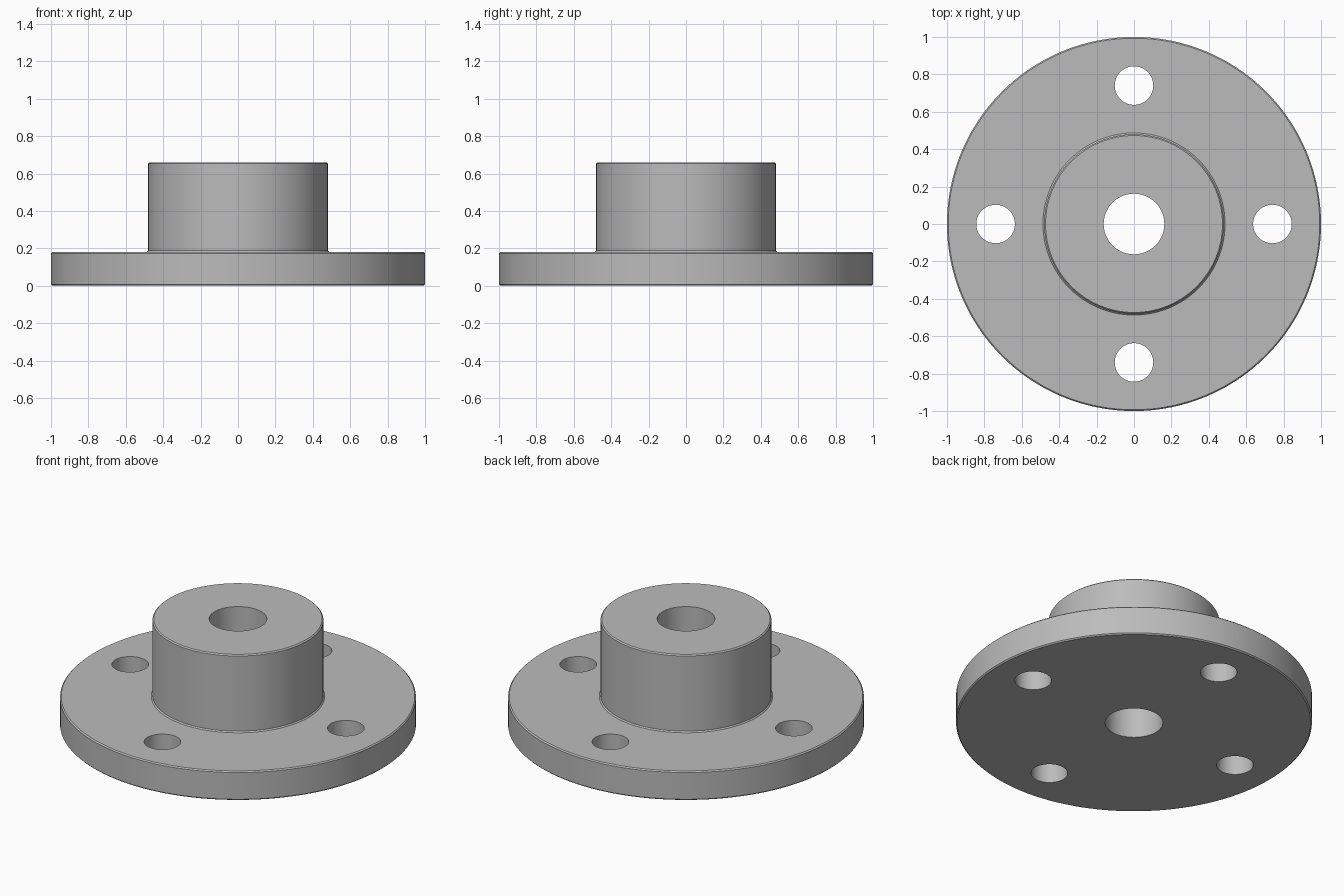
import bpy
import bmesh
from math import cos, sin, pi, radians
from mathutils import Vector

if "Cube" in bpy.data.objects:
    bpy.data.objects.remove(bpy.data.objects["Cube"], do_unlink=True)

# Main dimensions
FLANGE_R, FLANGE_H = 1.0, 0.18
HUB_R, HUB_H = 0.48, 0.66
BORE_R = 0.162
BOLT_R, BOLT_CIRCLE = 0.103, 0.74
EDGE = 0.007
SIDES = 128

# Plain grey metal
grey = bpy.data.materials.new("grey_metal")
grey.use_nodes = True
colour = (0.5, 0.5, 0.5, 1)
grey.diffuse_color = colour
grey.node_tree.nodes["Principled BSDF"].inputs["Base Color"].default_value = colour


def lathe(name, profile):
    """Revolve a closed (radius, height) profile around the z axis."""
    bm = bmesh.new()
    verts = [bm.verts.new((r, 0, z)) for r, z in profile]
    edges = [bm.edges.new((v, verts[i - 1])) for i, v in enumerate(verts)]
    bmesh.ops.spin(bm, geom=verts + edges, cent=(0, 0, 0), axis=(0, 0, 1),
                   angle=2 * pi, steps=SIDES, use_merge=True)
    bmesh.ops.remove_doubles(bm, verts=bm.verts, dist=0.0001)
    bmesh.ops.recalc_face_normals(bm, faces=bm.faces)
    mesh = bpy.data.meshes.new(name)
    bm.to_mesh(mesh)
    bm.free()
    mesh.materials.append(grey)
    obj = bpy.data.objects.new(name, mesh)
    bpy.context.collection.objects.link(obj)
    return obj


# Flange, hub and centre bore with softened outer edges
flange = lathe("flanged_hub", [
    (BORE_R, 0),
    (FLANGE_R - EDGE, 0), (FLANGE_R, EDGE),
    (FLANGE_R, FLANGE_H - EDGE), (FLANGE_R - EDGE, FLANGE_H),
    (HUB_R + EDGE, FLANGE_H), (HUB_R, FLANGE_H + EDGE),
    (HUB_R, HUB_H - EDGE), (HUB_R - EDGE, HUB_H),
    (BORE_R, HUB_H),
])

# Four bolt holes
bm = bmesh.new()
for i in range(4):
    a = i * pi / 2
    made = bmesh.ops.create_cone(bm, cap_ends=True, segments=64, depth=1,
                                 radius1=BOLT_R, radius2=BOLT_R)
    bmesh.ops.translate(bm, verts=made["verts"],
                        vec=Vector((cos(a), sin(a), 0)) * BOLT_CIRCLE)
cutter_mesh = bpy.data.meshes.new("bolt_hole_cutter")
bm.to_mesh(cutter_mesh)
bm.free()
cutter_mesh.materials.append(grey)
cutter = bpy.data.objects.new("bolt_hole_cutter", cutter_mesh)
bpy.context.collection.objects.link(cutter)
cutter.hide_render = True

holes = flange.modifiers.new("bolt_holes", "BOOLEAN")
holes.operation = "DIFFERENCE"
holes.solver = "EXACT"
holes.object = cutter

bpy.ops.object.select_all(action="DESELECT")
flange.select_set(True)
bpy.context.view_layer.objects.active = flange
bpy.ops.object.modifier_apply(modifier=holes.name)
bpy.data.objects.remove(cutter, do_unlink=True)

# Smooth curved walls, crisp edges
bpy.ops.object.shade_smooth_by_angle(angle=radians(30))
